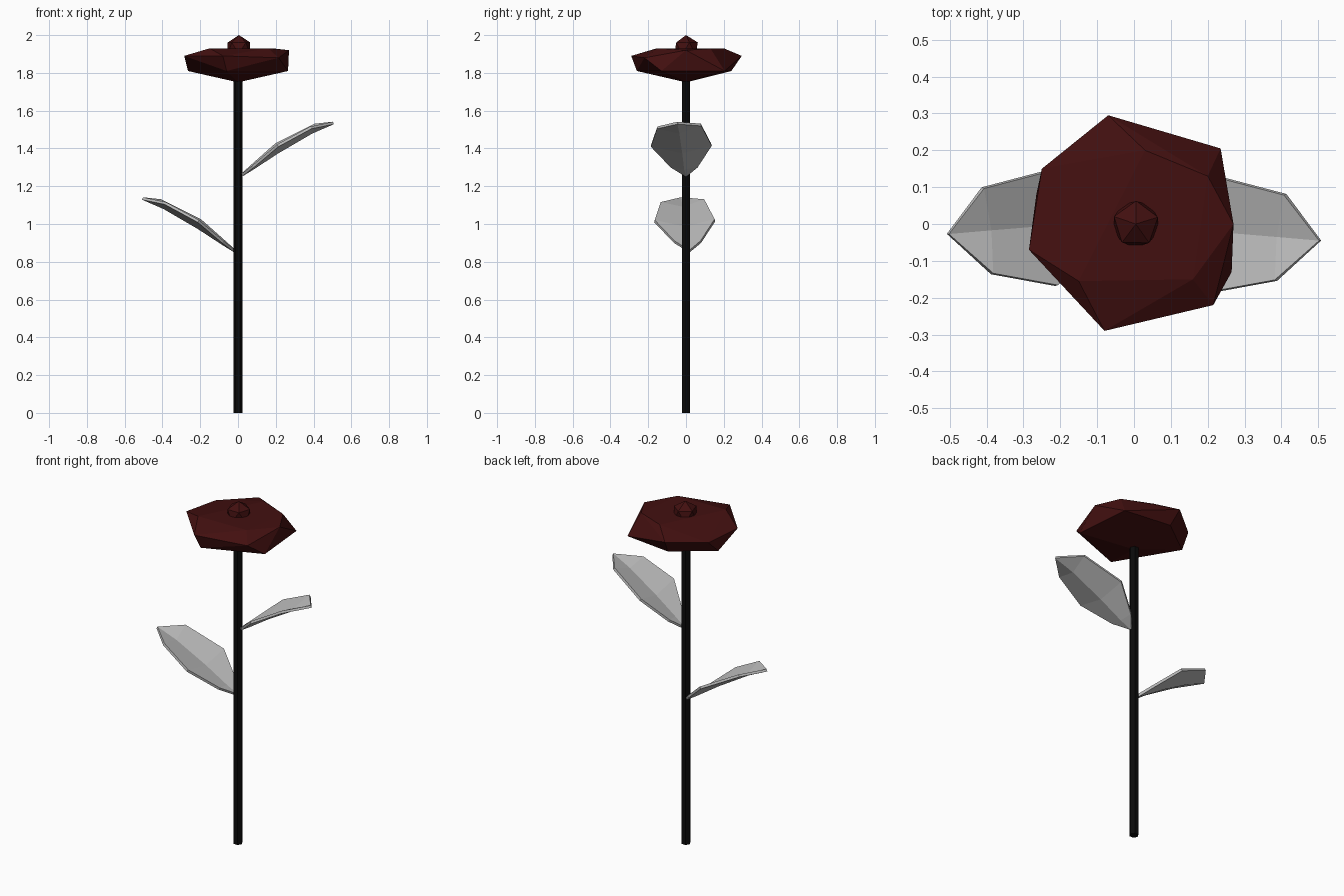
import bpy, bmesh
from mathutils import Matrix

cube = bpy.data.objects.get("Cube")
if cube:
    bpy.data.objects.remove(cube, do_unlink=True)


def material(name, rgb):
    mat = bpy.data.materials.new(name)
    mat.use_nodes = True
    mat.diffuse_color = (*rgb, 1)
    mat.node_tree.nodes["Principled BSDF"].inputs["Base Color"].default_value = (*rgb, 1)
    return mat


def add_object(name, bm, mat):
    bmesh.ops.recalc_face_normals(bm, faces=bm.faces)
    mesh = bpy.data.meshes.new(name)
    bm.to_mesh(mesh)
    bm.free()
    mesh.materials.append(mat)
    obj = bpy.data.objects.new(name, mesh)
    bpy.context.collection.objects.link(obj)
    return obj


red = material("dark red", (0.055, 0.005, 0.005))
black = material("stem black", (0.003, 0.003, 0.003))
grey = material("leaf grey", (0.5, 0.5, 0.5))

# Stem: hexagonal rod
bm = bmesh.new()
bmesh.ops.create_cone(bm, cap_ends=True, segments=6, radius1=0.025, radius2=0.025,
                      depth=1.8, matrix=Matrix.Translation((0, 0, 0.9)) @ Matrix.Rotation(0.52, 4, "Z"))
add_object("stem", bm, black)

# Flower head: irregular faceted disc wrapped around three rings and a bottom point
top_ring = [(-.15, -.155, 1.93), (.16, -.15, 1.93), (.2, .13, 1.928), (.03, .2, 1.93)]
rim = [(-.285, -.07, 1.89), (-.08, -.29, 1.89), (.215, -.22, 1.88),
       (.27, 0, 1.92), (-.07, .295, 1.89), (-.25, .15, 1.88)]
lower_ring = [(-.06, -.26, 1.81), (.265, -.13, 1.81), (.235, .205, 1.81),
              (-.05, .24, 1.81), (-.265, .08, 1.81)]
bm = bmesh.new()
for p in top_ring + rim + lower_ring + [(0, 0, 1.75)]:
    bm.verts.new(p)
bmesh.ops.convex_hull(bm, input=bm.verts)
add_object("flower_head", bm, red)

# Bud: small faceted ball at the centre
bm = bmesh.new()
bmesh.ops.create_icosphere(bm, subdivisions=1, radius=0.07,
                           matrix=Matrix.Translation((0.005, 0, 1.93)) @ Matrix.Rotation(0.3, 4, "Z"))
add_object("flower_bud", bm, red)

# Leaves: folded blade made of two edges and a sunken midrib
base, tip = (.015, 0, 1.255), (.505, -.045, 1.535)
back = [base, (.07, .06, 1.305), (.2, .135, 1.42), (.41, .08, 1.525), tip]
front = [base, (.08, -.08, 1.305), (.21, -.185, 1.415), (.385, -.153, 1.51), tip]
rib = [base, (.08, -.01, 1.295), (.21, -.02, 1.38), (.39, -.035, 1.485), tip]


def leaf(name, side, dy, dz):
    bm = bmesh.new()
    for edge in (back, front):
        for i in range(len(rib) - 1):
            quad = [rib[i], rib[i + 1], edge[i + 1], edge[i]]
            points = list(dict.fromkeys(quad))
            bm.faces.new([bm.verts.new((side * x, y + dy, z + dz)) for x, y, z in points])
    bmesh.ops.remove_doubles(bm, verts=bm.verts, dist=0.0005)
    obj = add_object(name, bm, grey)
    thick = obj.modifiers.new("thickness", "SOLIDIFY")
    thick.thickness = 0.014
    thick.offset = 0


leaf("upper_leaf", 1, 0, 0)
leaf("lower_leaf", -1, 0.018, -0.4)
